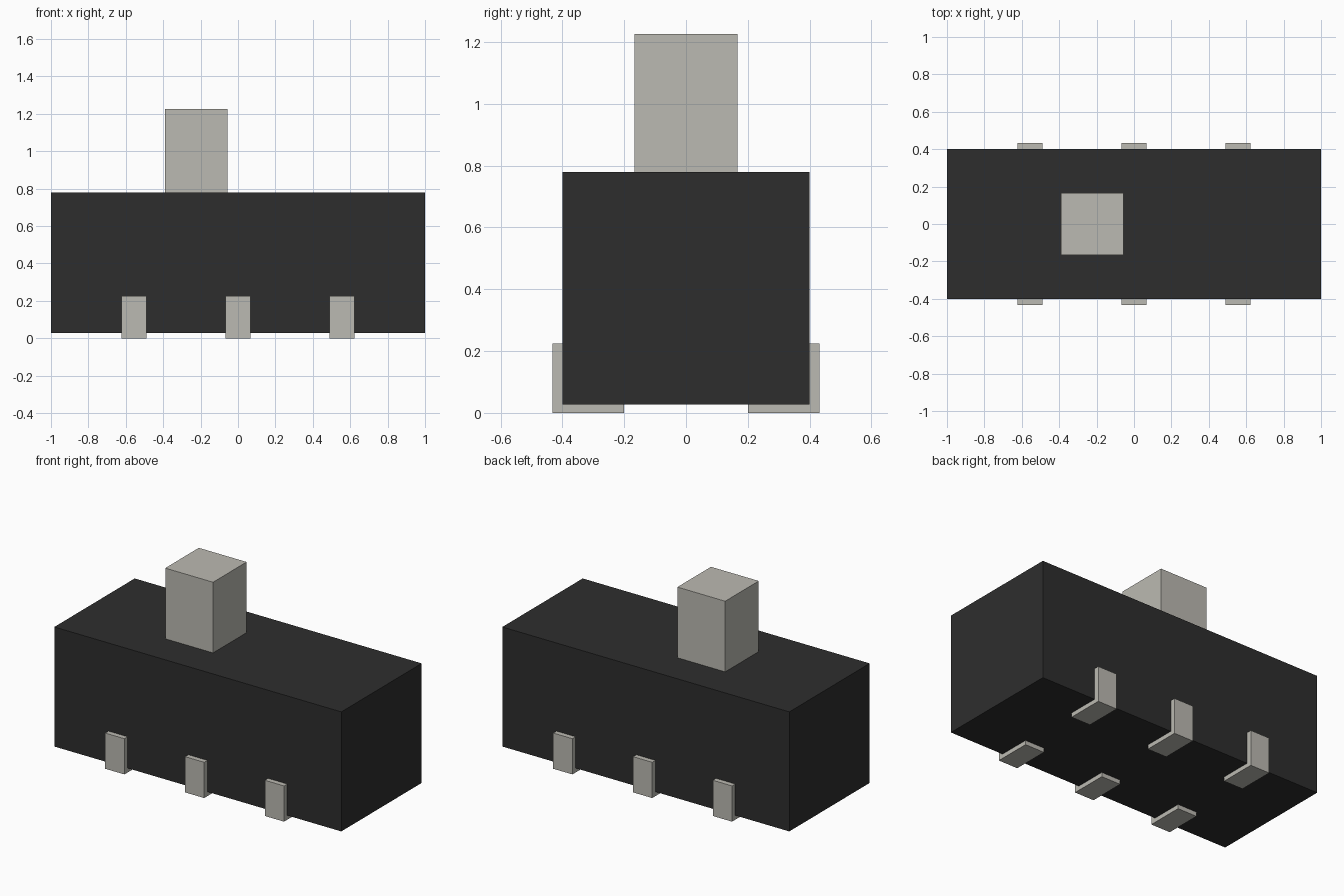
import bpy
import bmesh

cube = bpy.data.objects.get("Cube")
if cube:
    bpy.data.objects.remove(cube, do_unlink=True)


def make_material(name, rgb):
    mat = bpy.data.materials.new(name)
    mat.use_nodes = True
    color = (*rgb, 1.0)
    mat.diffuse_color = color
    bsdf = next(n for n in mat.node_tree.nodes if n.type == 'BSDF_PRINCIPLED')
    bsdf.inputs["Base Color"].default_value = color
    return mat


def extrude_profile(name, profile, x0, x1, mat):
    """Extrude a closed (y, z) outline along x."""
    bm = bmesh.new()
    face = bm.faces.new([bm.verts.new((x0, y, z)) for y, z in profile])
    result = bmesh.ops.extrude_face_region(bm, geom=[face])
    verts = [v for v in result["geom"] if isinstance(v, bmesh.types.BMVert)]
    bmesh.ops.translate(bm, verts=verts, vec=(x1 - x0, 0, 0))
    bmesh.ops.recalc_face_normals(bm, faces=bm.faces[:])
    mesh = bpy.data.meshes.new(name)
    bm.to_mesh(mesh)
    bm.free()
    mesh.materials.append(mat)
    obj = bpy.data.objects.new(name, mesh)
    bpy.context.collection.objects.link(obj)
    return obj


def box(name, x0, x1, half_y, z0, z1, mat):
    outline = [(-half_y, z0), (half_y, z0), (half_y, z1), (-half_y, z1)]
    return extrude_profile(name, outline, x0, x1, mat)


black = make_material("black plastic", (0.027, 0.027, 0.027))
grey = make_material("warm light grey", (0.50, 0.49, 0.445))

# Housing and the slider knob on top
BASE, TOP = 0.027, 0.78
box("housing", -1.0, 1.0, 0.4, BASE, TOP, black)
box("slider_knob", -0.39, -0.057, 0.167, TOP, 1.225, grey)

# L-shaped contacts wrapping the lower edges, three on each long side
contact = [(0.2, 0), (0.432, 0), (0.432, 0.225), (0.4, 0.225), (0.4, BASE), (0.2, BASE)]
for side, sign in (("front", -1), ("back", 1)):
    outline = [(sign * y, z) for y, z in contact]
    for place, x in (("right", -0.556), ("middle", 0.0), ("left", 0.556)):
        extrude_profile(f"{side}_{place}_contact", outline, x - 0.067, x + 0.067, grey)
